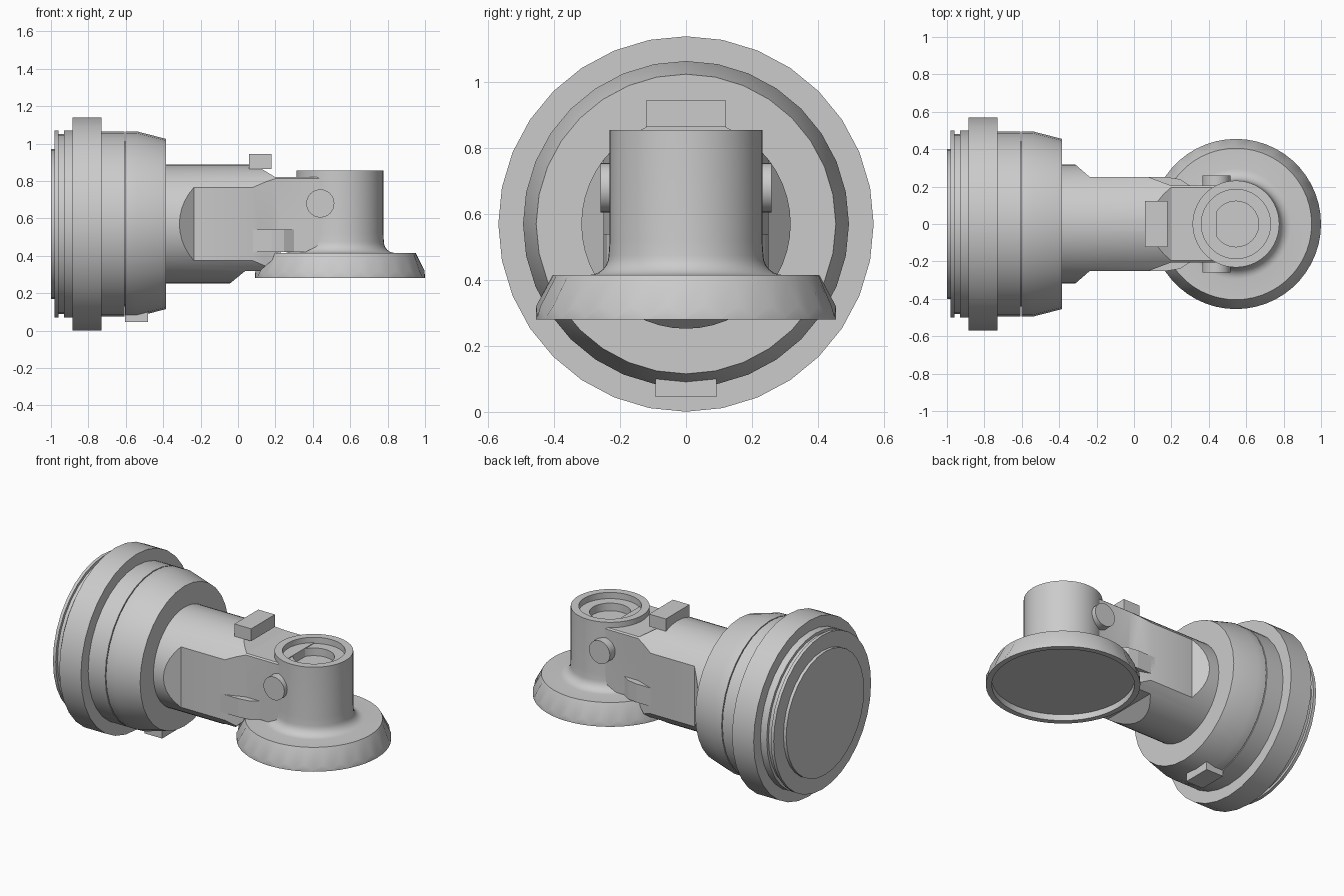
import bpy, bmesh, math
from mathutils import Matrix, Vector

if "Cube" in bpy.data.objects:
    bpy.data.objects.remove(bpy.data.objects["Cube"], do_unlink=True)

grey = bpy.data.materials.new("plain grey")
grey.use_nodes = True
COLOR = (0.6, 0.6, 0.6, 1)
grey.diffuse_color = COLOR
grey.node_tree.nodes["Principled BSDF"].inputs["Base Color"].default_value = COLOR

AXIS_Z = 0.57   # height of the body axis
HEAD_X = 0.545  # position of the upright post


def finish(name, bm):
    bmesh.ops.recalc_face_normals(bm, faces=bm.faces)
    mesh = bpy.data.meshes.new(name)
    bm.to_mesh(mesh)
    bm.free()
    mesh.materials.append(grey)
    ob = bpy.data.objects.new(name, mesh)
    bpy.context.collection.objects.link(ob)
    return ob


def smooth(ob):
    bpy.ops.object.select_all(action='DESELECT')
    ob.select_set(True)
    bpy.context.view_layer.objects.active = ob
    bpy.ops.object.shade_smooth_by_angle(angle=math.radians(28))


def lathe(name, profile, segs, matrix):
    """Spin (radius, height) points about z, then place with matrix."""
    bm = bmesh.new()
    rings = []
    for r, h in profile:
        if r == 0:
            rings.append([bm.verts.new((0, 0, h))] * segs)
        else:
            rings.append([bm.verts.new((r * math.cos(a), r * math.sin(a), h))
                          for a in (math.tau * i / segs for i in range(segs))])
    for lo, hi in zip(rings, rings[1:]):
        for i in range(segs):
            j = (i + 1) % segs
            corners = list(dict.fromkeys((lo[i], lo[j], hi[j], hi[i])))
            bm.faces.new(corners)
    bm.transform(matrix)
    return finish(name, bm)


def prism(name, outline, along):
    """Extrude a closed outline of 3D points along a vector."""
    bm = bmesh.new()
    face = bm.faces.new([bm.verts.new(p) for p in outline])
    out = bmesh.ops.extrude_face_region(bm, geom=[face])
    moved = [v for v in out["geom"] if isinstance(v, bmesh.types.BMVert)]
    bmesh.ops.translate(bm, verts=moved, vec=Vector(along))
    return finish(name, bm)


def box(name, lo, hi):
    return prism(name, [(lo[0], lo[1], lo[2]), (hi[0], lo[1], lo[2]),
                        (hi[0], hi[1], lo[2]), (lo[0], hi[1], lo[2])],
                 (0, 0, hi[2] - lo[2]))


def intersect(ob, cutter):
    mod = ob.modifiers.new("trim", 'BOOLEAN')
    mod.operation, mod.solver, mod.object = 'INTERSECT', 'EXACT', cutter
    graph = bpy.context.evaluated_depsgraph_get()
    mesh = bpy.data.meshes.new_from_object(ob.evaluated_get(graph))
    ob.modifiers.clear()
    ob.data = mesh
    bpy.data.objects.remove(cutter, do_unlink=True)


along_x = Matrix.Translation((0, 0, AXIS_Z)) @ Matrix.Rotation(math.pi / 2, 4, 'Y')
at_head = Matrix.Translation((HEAD_X, 0, 0))

# Large round end with flange, grooves and tapered collar
smooth(lathe("round_body", [
    (0, -1), (0.4, -1), (0.4, -0.98), (0.5, -0.98), (0.5, -0.96), (0.482, -0.96),
    (0.482, -0.93), (0.5, -0.93), (0.5, -0.885), (0.57, -0.885), (0.57, -0.73),
    (0.495, -0.73), (0.495, -0.608), (0.44, -0.608), (0.44, -0.602),
    (0.495, -0.602), (0.495, -0.54), (0.455, -0.385), (0, -0.385)], 32, along_x))

# Handle: a cylinder trimmed by its plan and side outlines
handle = lathe("handle", [(0, -0.4), (0.318, -0.4), (0.318, 0.46), (0, 0.46)], 48, along_x)
half = [(-0.5, 0.36), (-0.362, 0.36), (-0.235, 0.25), (0.08, 0.25), (0.2, 0.205), (0.44, 0.205)]
plan = [(x, y, 0) for x, y in half] + [(x, -y, 0) for x, y in reversed(half)]
intersect(handle, prism("plan_cutter", plan, (0, 0, 2)))
side = [(-0.5, 1), (0.09, 1), (0.09, 0.886), (0.2, 0.82), (0.44, 0.82), (0.44, 0.46),
        (0.36, 0.42), (0.23, 0.42), (0.12, 0.32), (0.04, 0.32), (-0.07, 0.23), (-0.5, 0.2)]
intersect(handle, prism("side_cutter", [(x, -1, z) for x, z in side], (0, 2, 0)))
smooth(handle)

# Small wedge steps low on both sides of the handle
for s, label in ((1, "left"), (-1, "right")):
    prism(label + "_wedge", [(x, s * y, 0.42) for x, y in (
        (0.05, 0.15), (0.05, 0.25), (0.18, 0.25), (0.245, 0.24), (0.3, 0.205), (0.3, 0.15))],
        (0, 0, 0.12))

# Switch on top and latch under the collar
box("switch", (0.06, -0.122, 0.865), (0.18, 0.122, 0.945))
box("latch", (-0.605, -0.093, 0.045), (-0.48, 0.093, 0.15))

# Upright post with stepped socket, blending into a dished base
fillet = [(0.235 + 0.06 * (1 - math.cos(t)), 0.475 - 0.06 * math.sin(t))
          for t in (math.pi / 2 * i / 6 for i in range(6, -1, -1))]
head = lathe("post_and_base", [
    (0, 0.32), (0.42, 0.32), (0.42, 0.28), (0.455, 0.28), (0.455, 0.303), (0.405, 0.415)]
    + fillet + [(0.232, 0.52), (0.232, 0.855), (0.185, 0.855), (0.185, 0.815),
                (0.122, 0.815), (0.122, 0.765), (0, 0.765)], 52, at_head)
# Toothed lower rim
for v in head.data.vertices:
    if abs(v.co.z - 0.303) < 0.001:
        step = round(math.atan2(v.co.y, v.co.x - HEAD_X) / math.tau * 52)
        v.co.z += 0.018 if step % 2 else -0.016
smooth(head)

# Hinge pin through the post
smooth(lathe("hinge_pin", [(0, -0.26), (0.075, -0.26), (0.075, 0.26), (0, 0.26)], 32,
             Matrix.Translation((0.44, 0, 0.68)) @ Matrix.Rotation(math.pi / 2, 4, 'X')))
